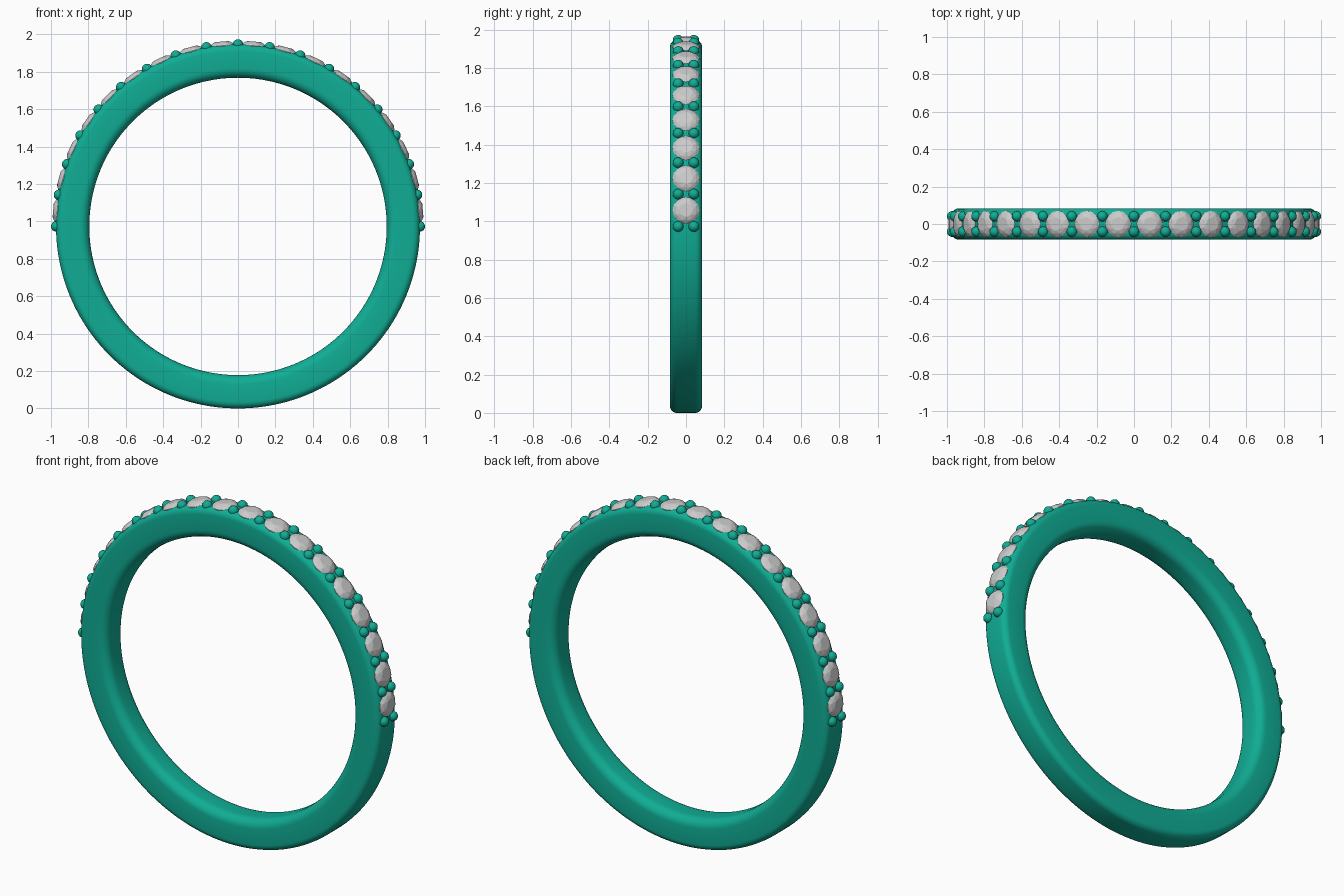
import bpy, bmesh
from math import sin, cos, pi, radians
from mathutils import Matrix, Vector

if "Cube" in bpy.data.objects:
    bpy.data.objects.remove(bpy.data.objects["Cube"])

CZ = 0.973                      # height of the ring centre
R_OUT, R_IN, HALF_W = 0.973, 0.795, 0.084
STONES = 18                     # stones over the upper half

metal = bpy.data.materials.new("green_metal")
metal.diffuse_color = (0.005, 0.42, 0.30, 1)
metal.use_nodes = True
metal.node_tree.nodes["Principled BSDF"].inputs["Base Color"].default_value = metal.diffuse_color


def finish(bm, name, mat=None, smooth=True):
    bmesh.ops.recalc_face_normals(bm, faces=bm.faces)
    for f in bm.faces:
        f.smooth = smooth
    me = bpy.data.meshes.new(name)
    bm.to_mesh(me)
    bm.free()
    if mat:
        me.materials.append(mat)
    ob = bpy.data.objects.new(name, me)
    bpy.context.collection.objects.link(ob)
    return ob


def place(angle, radius):
    """Local z points outward from the ring at the given angle (0 = +x)."""
    return (Matrix.Translation((0, 0, CZ)) @ Matrix.Rotation(pi / 2 - angle, 4, 'Y')
            @ Matrix.Translation((0, 0, radius)))


def arc(cy, cr, rad, start, n=6):
    return [(cy + rad * cos(radians(start + 90 * i / n)),
             cr + rad * sin(radians(start + 90 * i / n))) for i in range(n + 1)]


# Band: rounded section (y, radius) swept around the y axis
co, ci = 0.036, 0.05
section = (arc(HALF_W - co, R_OUT - co, co, 0) + arc(-HALF_W + co, R_OUT - co, co, 90)
           + arc(-HALF_W + ci, R_IN + ci, ci, 180) + arc(HALF_W - ci, R_IN + ci, ci, 270))
bm = bmesh.new()
SEG = 160
rings = [[bm.verts.new((r * cos(2 * pi * s / SEG), y, CZ + r * sin(2 * pi * s / SEG)))
          for y, r in section] for s in range(SEG)]
for s in range(SEG):
    a, b = rings[s], rings[(s + 1) % SEG]
    for i in range(len(section)):
        j = (i + 1) % len(section)
        bm.faces.new((a[i], a[j], b[j], b[i]))
finish(bm, "band", metal)

# Stone: faceted brilliant made as the hull of a few rings (radius, height, sides, twist)
bm = bmesh.new()
for r, h, n, twist in ((0.036, 0.025, 8, 0), (0.056, 0.017, 8, 0.5), (0.070, 0.003, 16, 0),
                       (0.070, -0.003, 16, 0), (0.002, -0.055, 8, 0)):
    for i in range(n):
        t = 2 * pi * (i + twist) / n
        bm.verts.new((r * cos(t), r * sin(t), h))
bmesh.ops.convex_hull(bm, input=bm.verts)
bmesh.ops.dissolve_limit(bm, angle_limit=radians(1), verts=bm.verts, edges=bm.edges)
first = finish(bm, "stone", smooth=False)
step = pi / STONES
for k in range(STONES):
    ob = first if k == 0 else bpy.data.objects.new("stone", first.data)
    if k:
        bpy.context.collection.objects.link(ob)
    ob.matrix_world = place((k + 0.5) * step, 0.967)

# Beads: a pair between neighbouring stones and at both ends of the row
bm = bmesh.new()
for k in range(STONES + 1):
    for side in (-1, 1):
        m = place(k * step, 0.972) @ Matrix.Translation((0, side * 0.041, 0))
        bmesh.ops.create_uvsphere(bm, u_segments=16, v_segments=10, radius=0.028, matrix=m)
finish(bm, "setting_beads", metal)
